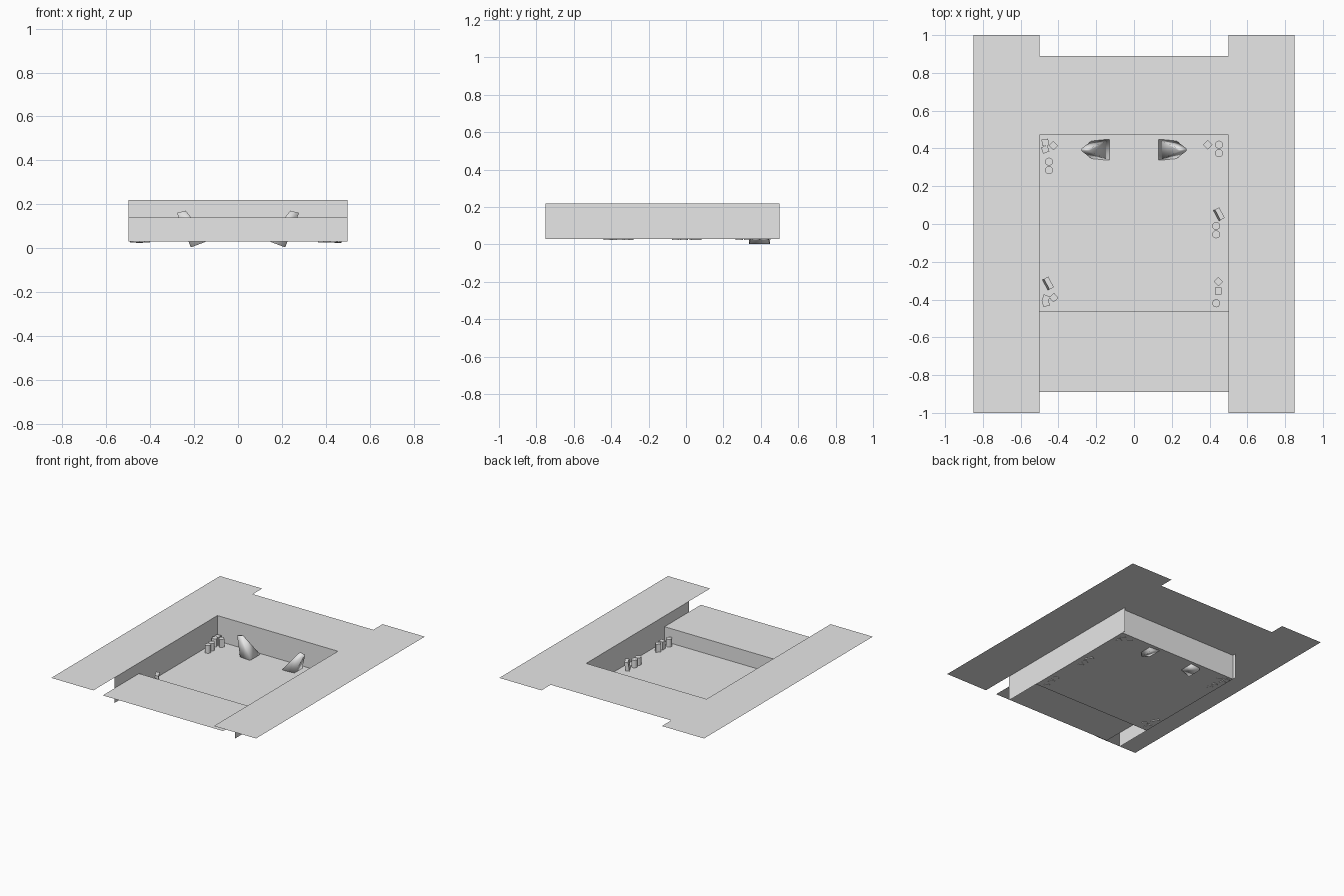
import bpy, bmesh
from math import radians
from mathutils import Matrix, Vector

cube = bpy.data.objects.get("Cube")
if cube:
    bpy.data.objects.remove(cube, do_unlink=True)

grey = bpy.data.materials.new("plain_grey")
grey.use_nodes = True
grey.diffuse_color = (0.8, 0.8, 0.8, 1)
grey.node_tree.nodes["Principled BSDF"].inputs["Base Color"].default_value = (0.8, 0.8, 0.8, 1)

FLOOR, RIM, LEDGE = 0.03, 0.22, 0.14
HALF, FRONT, BACK = 0.5, -0.46, 0.47


def finish(name, bm, smooth=False):
    mesh = bpy.data.meshes.new(name)
    bmesh.ops.recalc_face_normals(bm, faces=bm.faces)
    bm.to_mesh(mesh)
    bm.free()
    mesh.materials.append(grey)
    for p in mesh.polygons:
        p.use_smooth = smooth
    obj = bpy.data.objects.new(name, mesh)
    bpy.context.collection.objects.link(obj)
    return obj


def sheet(name, origin, u, v):
    """Thin flat panel spanned by two edges; its normal is u x v."""
    mesh = bpy.data.meshes.new(name)
    o, u, v = Vector(origin), Vector(u), Vector(v)
    mesh.from_pydata([o, o + u, o + u + v, o + v], [], [(0, 1, 2, 3)])
    mesh.materials.append(grey)
    obj = bpy.data.objects.new(name, mesh)
    bpy.context.collection.objects.link(obj)


# Sunken floor and the ground around it
sheet("floor", (-HALF, FRONT, FLOOR), (1, 0, 0), (0, BACK - FRONT, 0))
sheet("back_ground", (-HALF, BACK, RIM), (1, 0, 0), (0, 0.42, 0))
sheet("front_ground", (-HALF, -0.89, LEDGE), (1, 0, 0), (0, 0.43, 0))
sheet("right_ground", (-0.85, -1, RIM), (0.35, 0, 0), (0, 2, 0))
sheet("left_ground", (HALF, -1, RIM), (0.35, 0, 0), (0, 2, 0))

# Walls of the pit
height = RIM - FLOOR
sheet("back_wall", (-HALF, BACK, FLOOR), (1, 0, 0), (0, 0, height))
sheet("front_wall", (HALF, FRONT, FLOOR), (-1, 0, 0), (0, 0, LEDGE - FLOOR))
sheet("right_wall", (-HALF, -0.75, FLOOR), (0, 1.25, 0), (0, 0, height))
sheet("left_wall", (HALF, 0.5, FLOOR), (0, -1.25, 0), (0, 0, height))


# Leaning tapered horns, mirrored left and right
def horn(name, side):
    bm = bmesh.new()
    rings = []
    for inner, outer, half in (((0.13, 0.035), (0.215, 0.003), 0.055),
                               ((0.238, 0.17), (0.278, 0.16), 0.006)):
        rings.append([bm.verts.new((side * x, 0.393 + s * half, z))
                      for (x, z), s in ((inner, -1), (outer, -1), (outer, 1), (inner, 1))])
    low, high = rings
    bm.faces.new(low)
    bm.faces.new(high)
    for i in range(4):
        j = (i + 1) % 4
        bm.faces.new((low[i], low[j], high[j], high[i]))
    finish(name, bm, smooth=True)


horn("left_horn", 1)
horn("right_horn", -1)


# Small props standing along the walls
def prop(name, x, y, size, turn=0, lean=0, round_sides=0):
    bm = bmesh.new()
    w, d, h = size
    if round_sides:
        bmesh.ops.create_cone(bm, cap_ends=True, segments=round_sides,
                              radius1=w / 2, radius2=w / 2, depth=h)
    else:
        bmesh.ops.create_cube(bm, size=1, matrix=Matrix.Diagonal((w, d, h, 1)))
    place = (Matrix.Translation((x, y, FLOOR - 0.005 + h / 2))
             @ Matrix.Rotation(radians(turn), 4, "Z")
             @ Matrix.Rotation(radians(lean), 4, "Y"))
    bmesh.ops.transform(bm, matrix=place, verts=bm.verts)
    obj = finish(name, bm)
    if round_sides:
        bpy.context.view_layer.objects.active = obj
        obj.select_set(True)
        bpy.ops.object.shade_smooth_by_angle()
        obj.select_set(False)


jars = [(-0.45, 0.33), (-0.45, 0.285), (0.45, 0.42), (0.45, 0.375),
        (0.435, -0.01), (0.435, -0.055), (0.435, -0.42)]
for i, (x, y) in enumerate(jars):
    prop(f"jar_{i + 1}", x, y, (0.042, 0.042, 0.062), round_sides=16)

crates = [(-0.47, 0.432, 8), (-0.47, 0.395, 20), (-0.427, 0.415, 45),
          (0.39, 0.42, 45), (0.447, -0.305, 45), (0.447, -0.355, 0),
          (-0.467, -0.395, -20), (-0.467, -0.418, 15), (-0.425, -0.39, 40)]
for i, (x, y, turn) in enumerate(crates):
    prop(f"crate_{i + 1}", x, y, (0.035, 0.035, 0.065), turn)

for name, x, y in (("left_slab", 0.45, 0.052), ("right_slab", -0.455, -0.315)):
    prop(name, x, y, (0.026, 0.063, 0.07), 28, 8)
